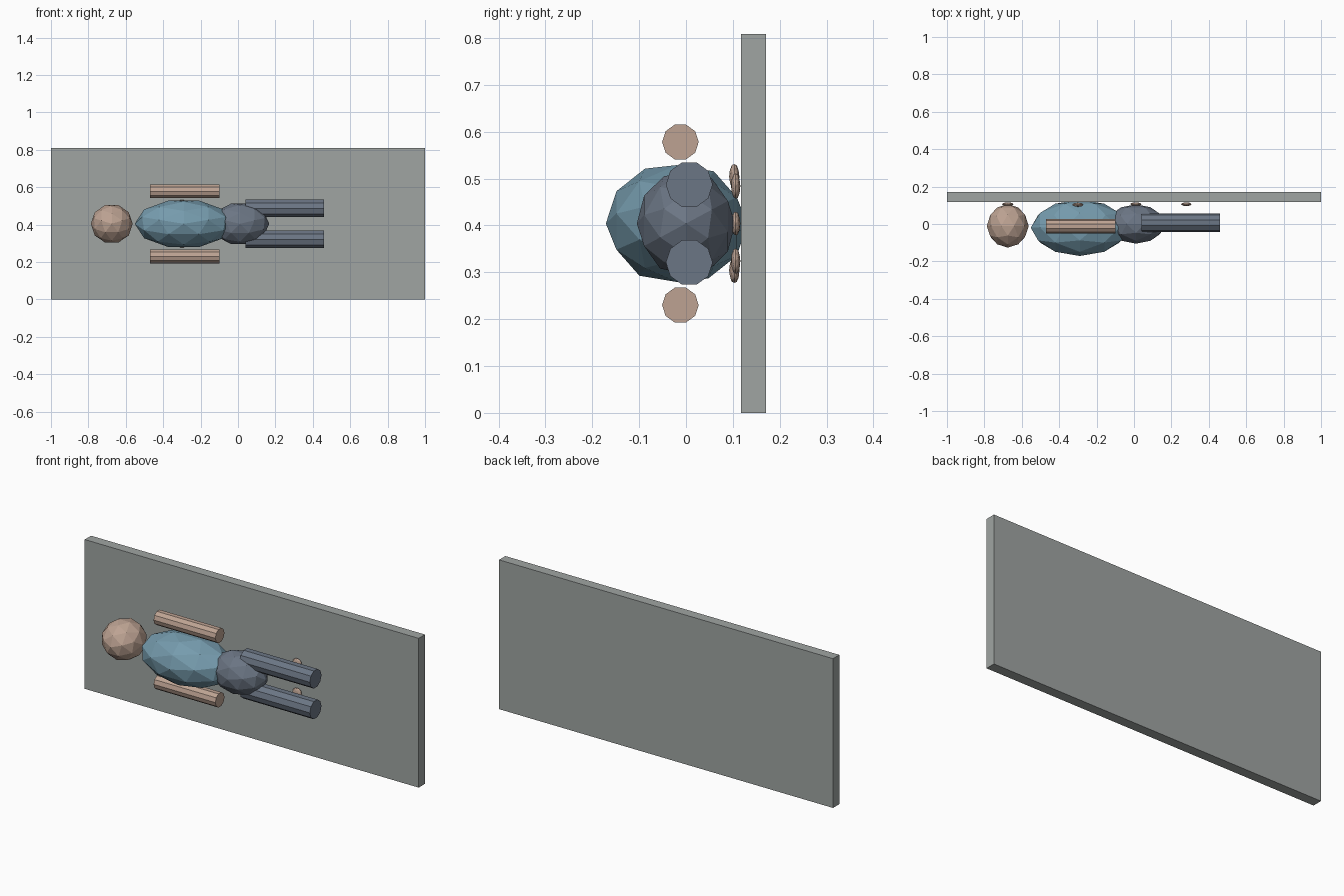
import bpy
from math import pi
from mathutils import Matrix, Vector

cube = bpy.data.objects.get("Cube")
if cube:
    bpy.data.objects.remove(cube, do_unlink=True)


def material(name, rgb):
    mat = bpy.data.materials.new(name)
    mat.use_nodes = True
    color = (*rgb, 1.0)
    mat.diffuse_color = color
    mat.node_tree.nodes["Principled BSDF"].inputs["Base Color"].default_value = color
    return mat


SKIN = material("skin_tan", (0.51, 0.365, 0.29))
SHIRT = material("shirt_blue", (0.18, 0.33, 0.42))
TROUSERS = material("trousers_slate", (0.148, 0.18, 0.232))
SLAB = material("slab_grey", (0.35, 0.375, 0.365))

# Sphere poles face the front, with a corner pointing along the body
TURN = Matrix(((0, -1, 0), (0, 0, -1), (1, 0, 0))).to_4x4()
MID = 0.404  # height of the body's centre line


def finish(name, mat):
    obj = bpy.context.object
    obj.name = name
    obj.data.materials.append(mat)
    return obj


def blob(name, center, radii, mat):
    """Faceted ellipsoid; radii are along x, y and z."""
    bpy.ops.mesh.primitive_ico_sphere_add(subdivisions=2, radius=1)
    obj = finish(name, mat)
    rx, ry, rz = radii
    obj.data.transform(TURN @ Matrix.Diagonal((rz, rx, ry, 1)))
    obj.location = Vector(center)


def limb(name, x0, x1, y, z, radius, mat):
    """Ten-sided rod lying along x."""
    bpy.ops.mesh.primitive_cylinder_add(
        vertices=10, radius=radius, depth=x1 - x0,
        location=((x0 + x1) / 2, y, z), rotation=(0, pi / 2, 0))
    finish(name, mat)


# Slab behind the body
bpy.ops.mesh.primitive_cube_add(size=1, location=(0, 0.144, MID))
slab = finish("slab", SLAB)
slab.data.transform(Matrix.Diagonal((2, 0.054, 2 * MID, 1)))

# Body masses
blob("head", (-0.675, -0.01, MID), (0.112, 0.116, 0.106), SKIN)
blob("torso", (-0.29, -0.02, MID), (0.262, 0.151, 0.131), SHIRT)
blob("hips", (0.01, 0, MID), (0.157, 0.105, 0.113), TROUSERS)

# Limbs and paired contact pads, mirrored about the centre line
for side, sign in (("high", 1), ("low", -1)):
    limb("arm_" + side, -0.47, -0.10, -0.012, MID + sign * 0.174, 0.039, SKIN)
    limb("leg_" + side, 0.04, 0.46, 0.007, MID + sign * 0.083, 0.05, TROUSERS)
    blob("shoulder_pad_" + side, (-0.30, 0.103, MID + sign * 0.1),
         (0.03, 0.011, 0.028), SKIN)
    blob("heel_pad_" + side, (0.28, 0.106, MID + sign * 0.08),
         (0.028, 0.01, 0.028), SKIN)

# Contact pads on the centre line
for name, x in (("head_pad", -0.675), ("hip_pad", 0.01)):
    blob(name, (x, 0.106, MID), (0.03, 0.01, 0.026), SKIN)
